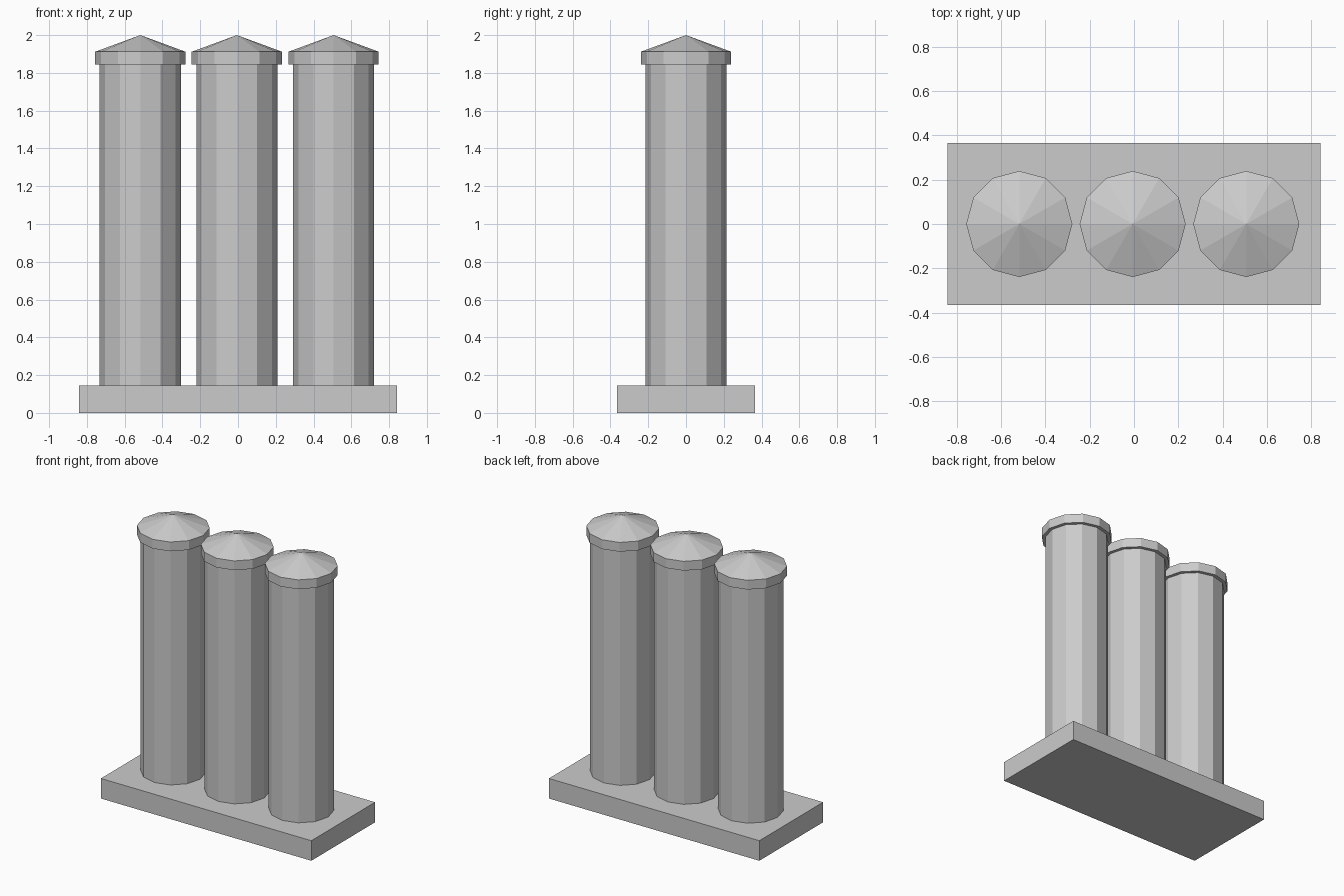
import bpy
import bmesh
from math import cos, sin, tau

cube = bpy.data.objects.get("Cube")
if cube:
    bpy.data.objects.remove(cube, do_unlink=True)

SIDES = 12
stone = bpy.data.materials.new("light grey stone")
stone.use_nodes = True
GREY = (0.6, 0.6, 0.6, 1)
stone.diffuse_color = GREY
stone.node_tree.nodes["Principled BSDF"].inputs["Base Color"].default_value = GREY


def make_object(name, bm, location):
    bmesh.ops.recalc_face_normals(bm, faces=bm.faces)
    mesh = bpy.data.meshes.new(name)
    bm.to_mesh(mesh)
    bm.free()
    mesh.materials.append(stone)
    obj = bpy.data.objects.new(name, mesh)
    obj.location = location
    bpy.context.collection.objects.link(obj)


def ring(bm, radius, z):
    return [bm.verts.new((radius * cos(tau * i / SIDES), radius * sin(tau * i / SIDES), z))
            for i in range(SIDES)]


def prism(radius, bottom, top, tip=None):
    """Faceted column, closed flat or with a pointed top."""
    bm = bmesh.new()
    low, high = ring(bm, radius, bottom), ring(bm, radius, top)
    bm.faces.new(low)
    apex = bm.verts.new((0, 0, tip)) if tip else None
    for i in range(SIDES):
        j = (i + 1) % SIDES
        bm.faces.new((low[i], low[j], high[j], high[i]))
        if apex:
            bm.faces.new((high[i], high[j], apex))
    if not apex:
        bm.faces.new(high)
    return bm


# Base slab
slab = bmesh.new()
bmesh.ops.create_cube(slab, size=1)
bmesh.ops.scale(slab, vec=(1.682, 0.728, 0.145), verts=slab.verts)
make_object("base_slab", slab, (0, 0, 0.0725))

# Three columns with overhanging pointed caps
for side, x in (("right", -0.517), ("middle", -0.006), ("left", 0.506)):
    make_object(side + "_column", prism(0.215, 0.145, 1.845), (x, 0, 0))
    make_object(side + "_cap", prism(0.239, 1.845, 1.912, 2.0), (x, 0, 0))
